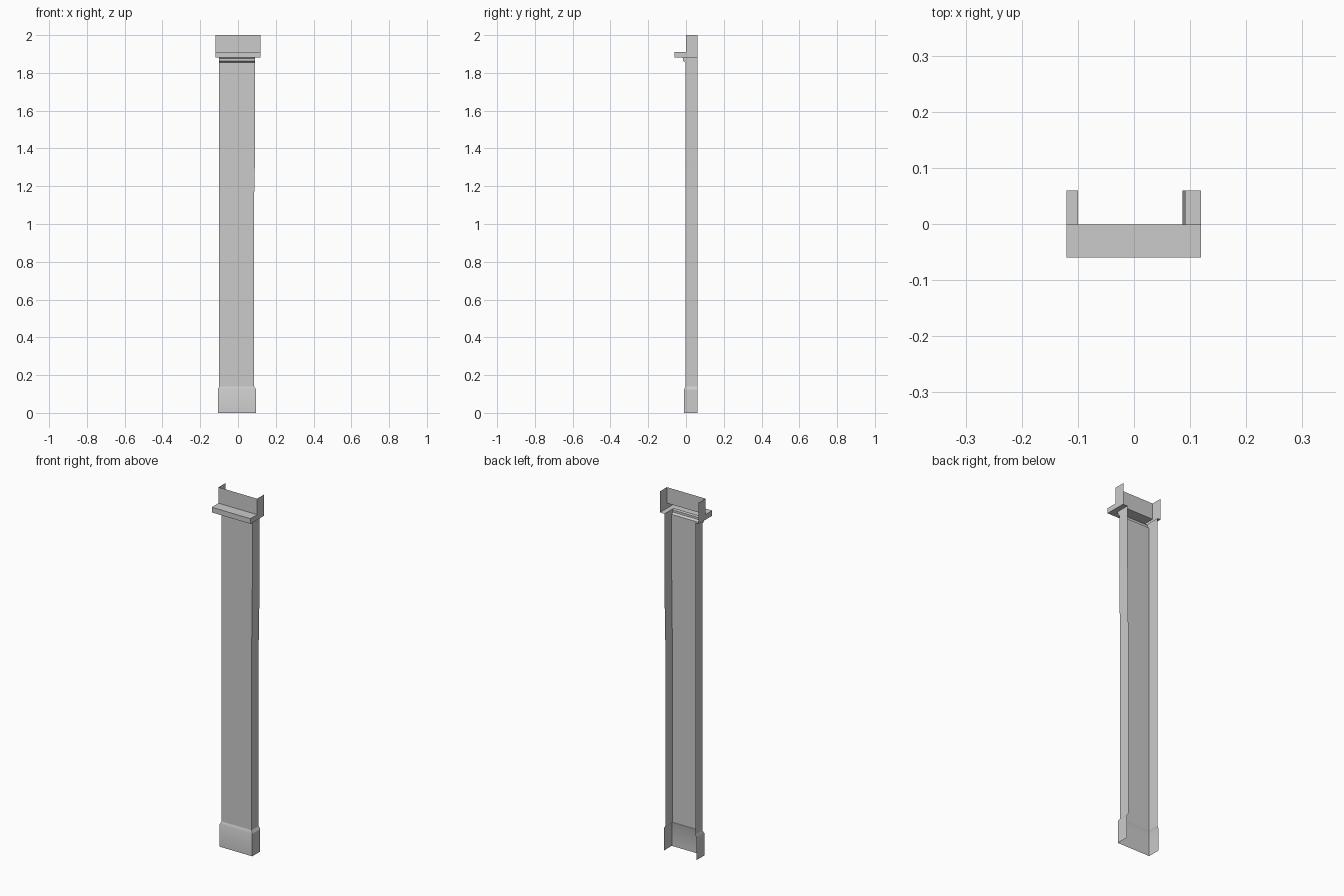
import bpy, bmesh, math

if "Cube" in bpy.data.objects:
    bpy.data.objects.remove(bpy.data.objects["Cube"])

BACK = 0.06

def channel(name, levels):
    """Loft a U-shaped open-backed shell through (z, left x, right x, front y) levels."""
    bm = bmesh.new()
    rows = []
    for z, xl, xr, yf in levels:
        pts = [(xl, BACK), (xl, yf), (xr, yf), (xr, BACK)]
        rows.append([bm.verts.new((x, y, z)) for x, y in pts])
    for a, b in zip(rows, rows[1:]):
        for i in range(3):
            f = bm.faces.new((a[i], a[i + 1], b[i + 1], b[i]))
            # drop slivers where the side walls run straight past a step
            if f.calc_area() < 1e-7:
                bm.faces.remove(f)
    mesh = bpy.data.meshes.new(name)
    bm.to_mesh(mesh)
    bm.free()
    ob = bpy.data.objects.new(name, mesh)
    bpy.context.collection.objects.link(ob)
    bpy.ops.object.select_all(action='DESELECT')
    ob.select_set(True)
    bpy.context.view_layer.objects.active = ob
    bpy.ops.object.shade_smooth_by_angle(angle=math.radians(30))
    return ob

# plinth with a small sloped shoulder
channel("base", [
    (0.0, -0.106, 0.095, -0.01),
    (0.125, -0.106, 0.095, -0.01),
    (0.14, -0.1, 0.086, -0.003),
])

# long shaft, slightly worn on the right edge
channel("shaft", [
    (0.14, -0.1, 0.086, -0.003),
    (1.17, -0.1, 0.086, -0.003),
    (1.31, -0.1, 0.089, -0.003),
    (1.62, -0.1, 0.091, -0.003),
    (1.855, -0.1, 0.091, -0.003),
])

# thin neck moulding under the ledge
channel("neck_moulding", [
    (1.855, -0.1, 0.091, -0.003),
    (1.863, -0.1, 0.091, -0.015),
    (1.875, -0.1, 0.091, -0.015),
    (1.882, -0.1, 0.091, -0.02),
])

# projecting ledge and the upper block above it
channel("capital", [
    (1.882, -0.1, 0.091, -0.02),
    (1.882, -0.12, 0.119, -0.06),
    (1.911, -0.12, 0.119, -0.06),
    (1.911, -0.12, 0.119, -0.001),
    (2.0, -0.12, 0.119, -0.001),
])
